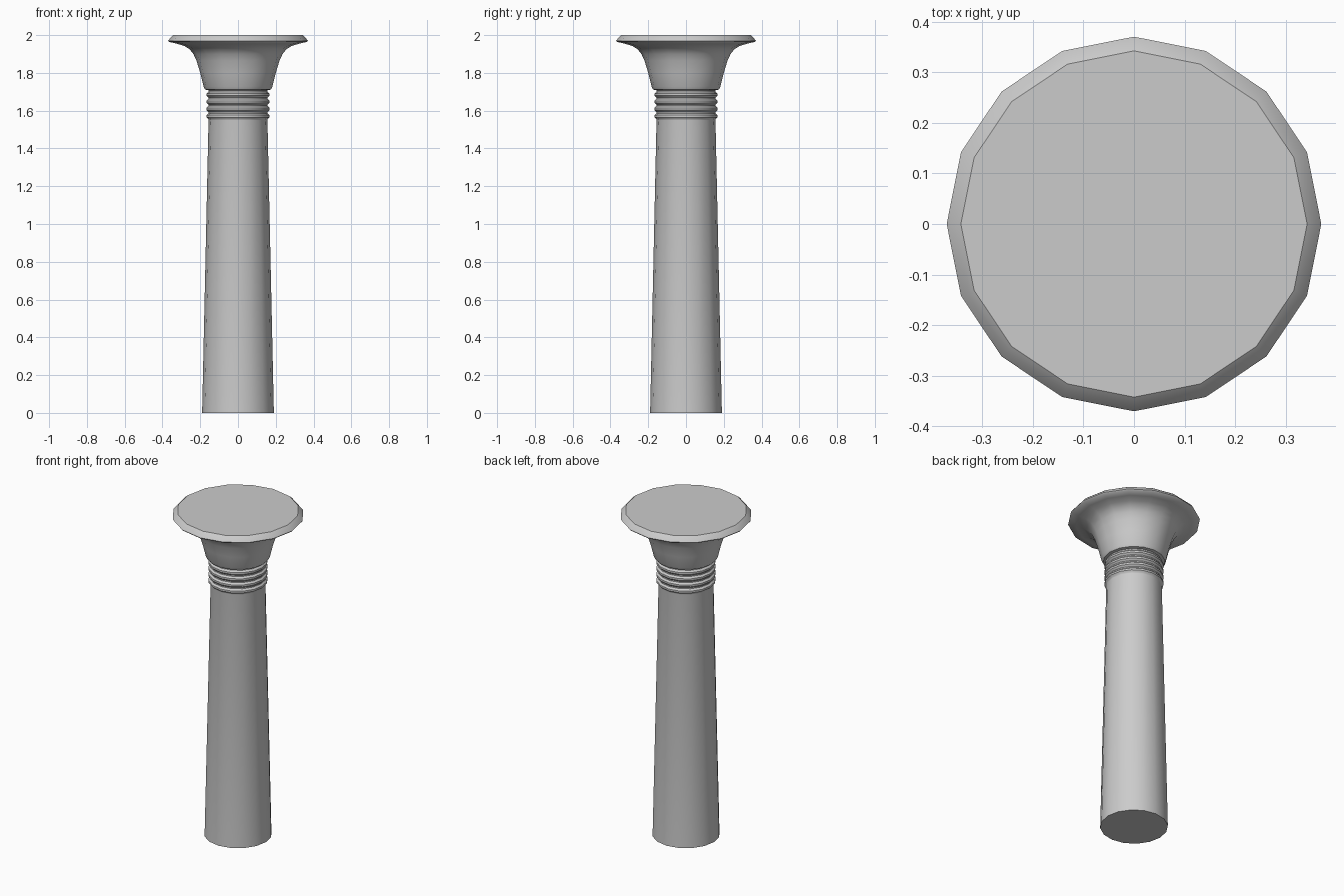
import bpy, bmesh, math

if "Cube" in bpy.data.objects:
    bpy.data.objects.remove(bpy.data.objects["Cube"])

SIDES = 16


def lathe(name, profile):
    """Revolve (radius, z) points, listed bottom to top, into a closed solid."""
    bm = bmesh.new()
    rings = []
    for r, z in profile:
        rings.append([bm.verts.new((r * math.cos(a), r * math.sin(a), z))
                      for a in (2 * math.pi * i / SIDES for i in range(SIDES))])
    for low, high in zip(rings, rings[1:]):
        for i in range(SIDES):
            j = (i + 1) % SIDES
            bm.faces.new((low[i], low[j], high[j], high[i]))
    bm.faces.new(rings[0][::-1])
    bm.faces.new(rings[-1])
    mesh = bpy.data.meshes.new(name)
    bm.to_mesh(mesh)
    bm.free()
    obj = bpy.data.objects.new(name, mesh)
    bpy.context.collection.objects.link(obj)
    bpy.ops.object.select_all(action='DESELECT')
    obj.select_set(True)
    bpy.context.view_layer.objects.active = obj
    bpy.ops.object.shade_smooth_by_angle(angle=math.radians(40))
    return obj


# Tapered shaft with four raised neck bands
shaft = [(0.19, 0.0), (0.156, 1.55)]
for k in range(4):
    z = 1.555 + 0.038 * k
    shaft += [(0.157, z), (0.167, z + 0.010), (0.167, z + 0.021), (0.157, z + 0.031)]
shaft.append((0.157, 1.712))
lathe("column_shaft", shaft)

# Flared bell capital with a bevelled rim
lathe("bell_capital", [
    (0.157, 1.708), (0.174, 1.712), (0.182, 1.727), (0.200, 1.80),
    (0.220, 1.865), (0.236, 1.90), (0.256, 1.925), (0.285, 1.943),
    (0.325, 1.955), (0.365, 1.964), (0.37, 1.970), (0.356, 1.988), (0.342, 2.0)])
